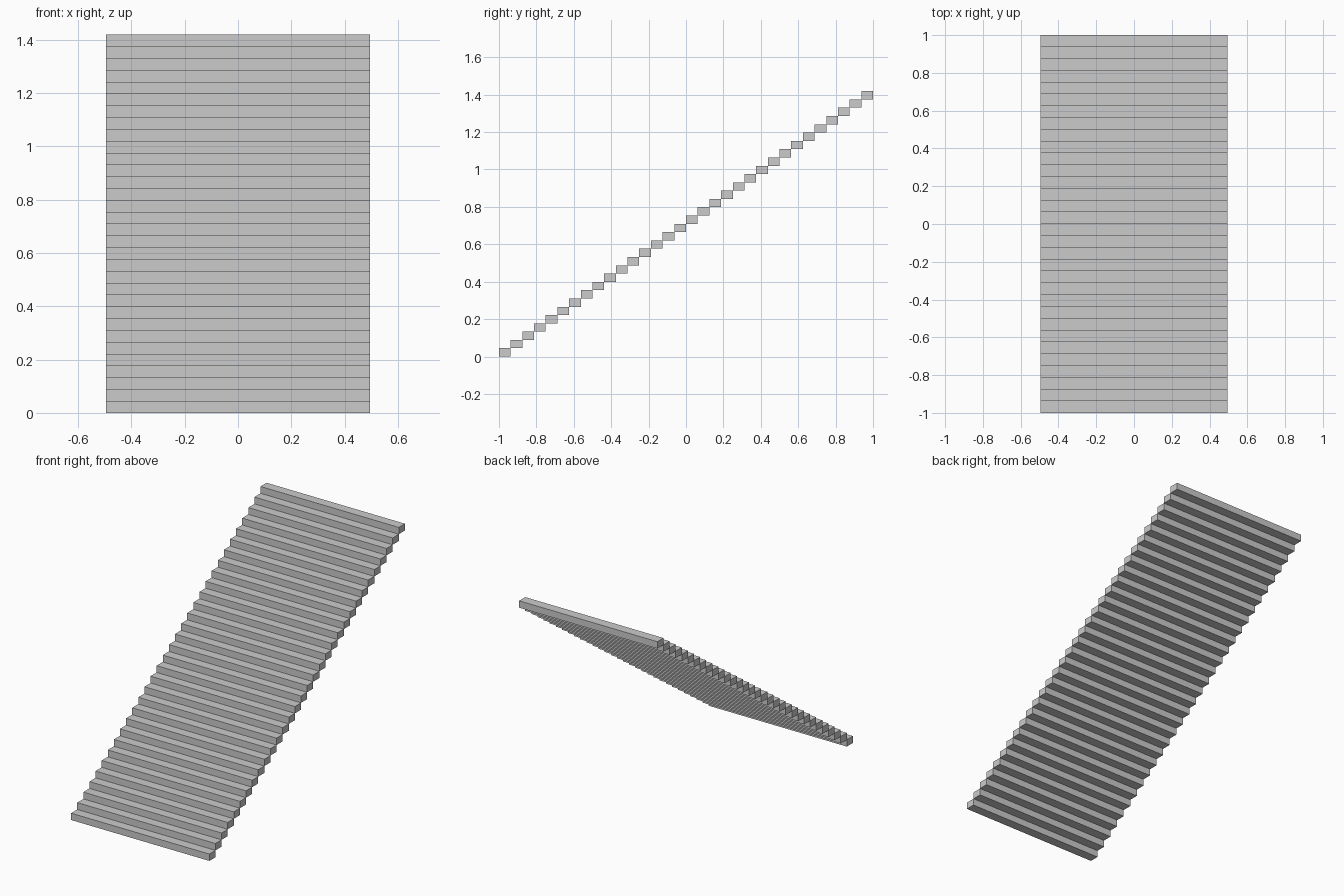
import bpy

if "Cube" in bpy.data.objects:
    bpy.data.objects.remove(bpy.data.objects["Cube"])

# Overall flight of stairs
STEPS = 32
WIDTH = 0.99
DEPTH = 2.0 / STEPS
HEIGHT = 1.419
RISE = HEIGHT / STEPS

# Bottom step: one solid block at the front, resting on the ground
bpy.ops.mesh.primitive_cube_add(
    size=1, location=(0, -1 + DEPTH / 2, RISE / 2))
stairs = bpy.context.object
stairs.name = "stair_steps"
stairs.scale = (WIDTH, DEPTH, RISE)
bpy.ops.object.transform_apply(location=False, rotation=False, scale=True)

# Repeat the block up and back, each one meeting the last at its edge
flight = stairs.modifiers.new("flight", 'ARRAY')
flight.count = STEPS
flight.use_relative_offset = False
flight.use_constant_offset = True
flight.constant_offset_displace = (0, DEPTH, RISE)
